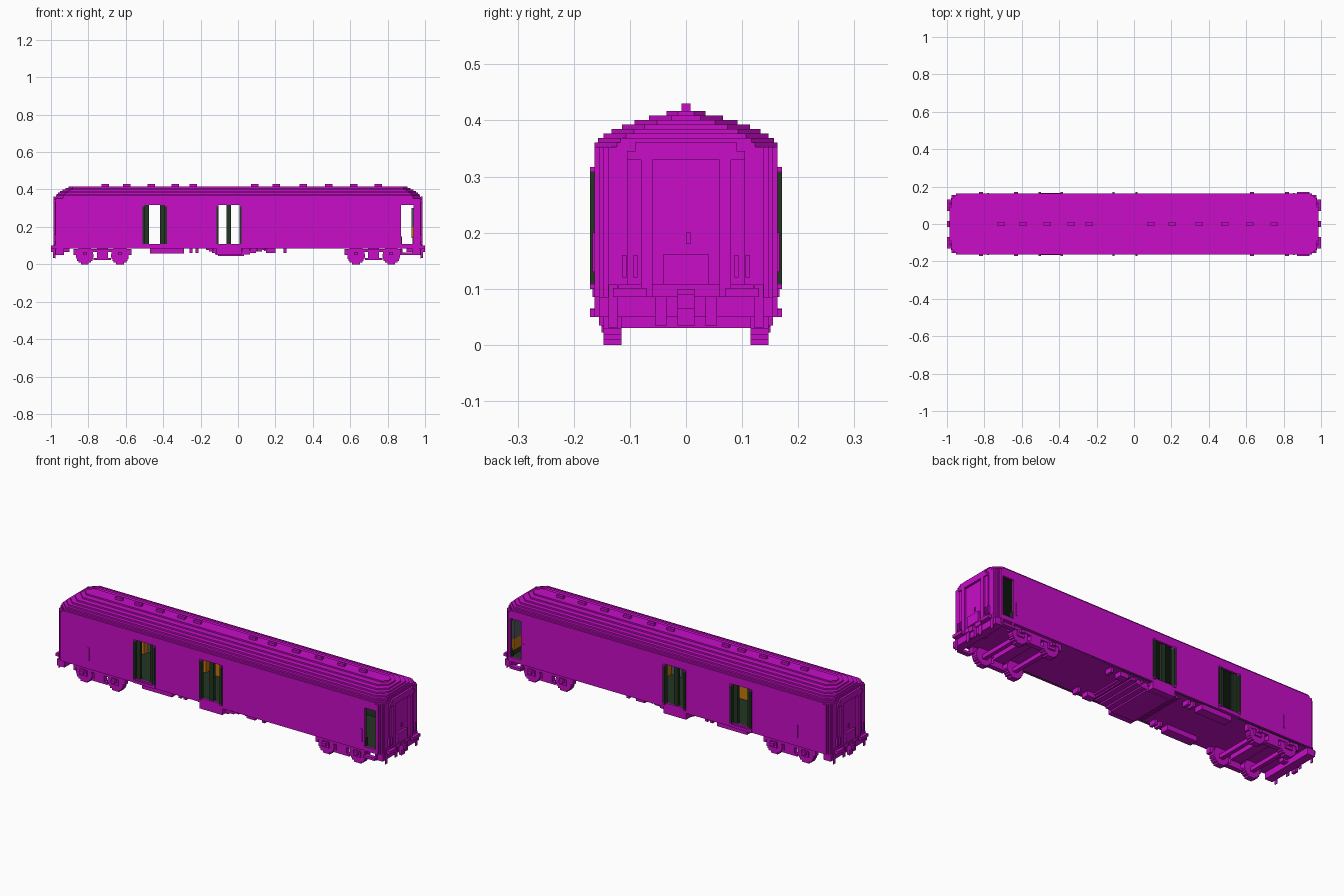
import bpy
import bmesh
from mathutils import Matrix, Vector

cube = bpy.data.objects.get("Cube")
if cube:
    bpy.data.objects.remove(cube)


def material(name, red, green, blue):
    mat = bpy.data.materials.new(name)
    mat.use_nodes = True
    mat.diffuse_color = (red, green, blue, 1)
    shader = mat.node_tree.nodes["Principled BSDF"]
    shader.inputs["Base Color"].default_value = mat.diffuse_color
    return mat


MAGENTA = material("magenta paint", 0.58, 0.004, 0.58)
GREEN = material("dark green lining", 0.017, 0.036, 0.017)
GREY = material("grey panel", 0.09, 0.11, 0.12)
ORANGE = material("orange wood", 0.55, 0.19, 0.004)

# Main dimensions
STEP = 0.008
SIDE = 0.163
END = 0.975
BASE = 0.085
FLOOR = 0.108
HEAD = 0.317
EAVES = 0.353
LINING = SIDE - STEP * 2
INNER_END = END - STEP * 4


def finish(name, bm, mat):
    mesh = bpy.data.meshes.new(name)
    bm.to_mesh(mesh)
    bm.free()
    mesh.materials.append(mat)
    part = bpy.data.objects.new(name, mesh)
    bpy.context.scene.collection.objects.link(part)


def add_box(bm, x, y, z):
    centre = Vector((sum(x), sum(y), sum(z))) / 2
    size = (x[1] - x[0], y[1] - y[0], z[1] - z[0])
    matrix = Matrix.Translation(centre) @ Matrix.Diagonal((*size, 1))
    bmesh.ops.create_cube(bm, size=1, matrix=matrix)


def flip(span):
    return -span[1], -span[0]


def around(centre, half):
    return centre - half, centre + half


def blocks(name, mat, boxes, mirror=""):
    """Join boxes given as spans in x, y and z, mirrored over the named axes."""
    bm = bmesh.new()
    for x, y, z in boxes:
        for across in ([x, flip(x)] if "x" in mirror else [x]):
            for along in ([y, flip(y)] if "y" in mirror else [y]):
                add_box(bm, across, along, z)
    finish(name, bm, mat)


def block(name, mat, x, y, z, mirror="", at=(0,)):
    """One box, repeated at each offset along x."""
    shifted = [((x[0] + shift, x[1] + shift), y, z) for shift in at]
    blocks(name, mat, shifted, mirror)


# Roof: stacked plates with cut corners, narrowing along an arched section
def roof_plate(name, half_x, half_y, bottom, top):
    cut = min(STEP * 5, half_y * 0.6)
    bm = bmesh.new()
    corner = [(half_x, half_y - cut), (half_x - cut / 2, half_y - cut / 2), (half_x - cut, half_y)]
    ring = corner + [(-x, y) for x, y in reversed(corner)]
    ring += [(-x, -y) for x, y in ring]
    face = bm.faces.new([bm.verts.new((x, y, bottom)) for x, y in ring])
    raised = bmesh.ops.extrude_face_region(bm, geom=[face])["geom"]
    moved = [v for v in raised if isinstance(v, bmesh.types.BMVert)]
    bmesh.ops.translate(bm, verts=moved, vec=(0, 0, top - bottom))
    bmesh.ops.recalc_face_normals(bm, faces=bm.faces)
    finish(name, bm, MAGENTA)


LAYERS = 8
for i in range(LAYERS):
    inset = (i / (LAYERS - 1)) ** 2
    bottom = EAVES + i * STEP
    roof_plate(f"roof_layer_{i}", END - 0.07 * inset, SIDE - STEP * i / 2 - 0.1 * inset, bottom, bottom + STEP)

vents = [-0.71, -0.595, -0.465, -0.335, -0.24, 0.09, 0.205, 0.35, 0.485, 0.62, 0.75]
roof_top = EAVES + LAYERS * STEP
block("roof_vents", MAGENTA, around(0, 0.02), around(0, STEP), (EAVES, roof_top + 0.013), at=vents)

# Side walls with door openings, as an outer skin and an inner lining
DOORS = {"rear": (-0.51, -0.38), "middle": (-0.115, 0.02), "front": (0.872, 0.938)}
edges = [-0.95, *[x for door in DOORS.values() for x in door], 0.95]


def wall(name, mat, y):
    boxes = [(span, y, (BASE, EAVES)) for span in zip(edges[::2], edges[1::2])]
    for door in DOORS.values():
        boxes += [(door, y, (HEAD, EAVES)), (door, y, (BASE, FLOOR))]
    blocks(name, mat, boxes, "y")


wall("side_walls", MAGENTA, (SIDE - STEP, SIDE))
wall("wall_lining", GREEN, (LINING, SIDE - STEP))

# Floor and ceiling
inside_x, inside_y = around(0, INNER_END), around(0, LINING)
block("underfloor", MAGENTA, around(0, INNER_END), around(0, SIDE - STEP), (BASE, FLOOR - STEP))
block("inner_floor", GREEN, inside_x, inside_y, (FLOOR - STEP, FLOOR))
block("ceiling", GREEN, inside_x, inside_y, (EAVES - STEP, EAVES))

# Ends with stepped corners
corners = [((INNER_END, END - STEP * i), around(0, SIDE - STEP * (3 - i)), (BASE, EAVES)) for i in range(4)]
blocks("end_walls", MAGENTA, corners, "x")
block("end_lining", GREEN, (INNER_END - STEP / 2, INNER_END), inside_y, (FLOOR, EAVES), "x")

# Gangway frame and end door
ARCH = 0.33
gangway = (END, END + 0.012)
end_plate = (END, END + STEP / 2)
block("gangway_posts", MAGENTA, gangway, (0.06, 0.08), (BASE, ARCH), "xy")
block("gangway_sides", MAGENTA, end_plate, (0.08, 0.105), (FLOOR, ARCH), "xy")
block("gangway_hood", MAGENTA, gangway, around(0, 0.105), (ARCH, ARCH + STEP * 2), "x")
block("gangway_crown", MAGENTA, gangway, around(0, 0.09), (ARCH, ARCH + STEP * 4), "x")
block("end_door_panel", MAGENTA, gangway, around(0, 0.04), (FLOOR, FLOOR * 1.5), "x")
block("end_door_handle", MAGENTA, end_plate, (0, STEP), (0.18, 0.2), "x")
for name, y in (("inner", 0.09), ("outer", 0.11)):
    block(f"{name}_end_handle", MAGENTA, gangway, around(y, STEP / 2), (0.12, 0.16), "xy")

# Buffer beams, couplers and hoses
block("buffer_beam", MAGENTA, (0.93, END), around(0, SIDE - STEP), (0.05, BASE), "x")
block("end_platform", MAGENTA, (END, END + STEP), around(0, 0.12), (BASE, FLOOR), "x")
block("coupler", MAGENTA, (0.9, 1), around(0, 0.015), (0.065, 0.09), "x")
block("coupler_jaw", MAGENTA, (END, 0.99), around(0, 0.015), (0.035, 0.1), "x")
block("brake_hoses", MAGENTA, end_plate, around(0.045, 0.01), (0.035, BASE), "xy")
block("corner_bars", MAGENTA, end_plate, around(0.13, STEP), (0.03, FLOOR), "xy")
block("end_rails", MAGENTA, (END, 1), around(0.1, 0.03), (BASE, BASE + STEP * 2), "xy")

# Door posts with their lugs, folding leaves and sills
OUTER = SIDE + STEP
post_starts = [x for name in ("rear", "middle") for x in (DOORS[name][0], DOORS[name][1] - 0.012)]
post = (0, 0.012)
block("door_posts", GREEN, post, (LINING, OUTER), (FLOOR, HEAD - STEP), "y", post_starts)
for name, z in (("upper", HEAD - STEP), ("lower", FLOOR - STEP)):
    block(f"{name}_door_lugs", MAGENTA, post, (LINING, OUTER), (z, z + STEP), "y", post_starts)
block("door_leaves", GREEN, around(0, 0.012), around(LINING, STEP), (FLOOR, HEAD), "y", (-0.488, -0.405, -0.05))
block("front_door_stops", GREEN, around(0, STEP / 2), around(LINING, STEP), (FLOOR, 0.15), "y", DOORS["front"])
block("middle_door_step", MAGENTA, DOORS["middle"], (0.12, SIDE), (0.05, BASE), "y")
block("rear_door_sill", MAGENTA, DOORS["rear"], (LINING, SIDE + STEP / 2), (BASE, FLOOR - STEP), "y")
block("front_door_step", MAGENTA, DOORS["front"], (LINING, OUTER), (0.05, 0.064), "y")
block("step_hangers", MAGENTA, around(0, STEP / 2), (LINING, SIDE), (0.05, BASE), "y", DOORS["front"])
block("grab_rails", MAGENTA, around(0, STEP / 2), (SIDE, SIDE + STEP / 2), (0.13, 0.2), "y", (-0.78, 0.855))

# Interior fittings
block("grey_cabinets", GREY, around(0, 0.07), (0.125, LINING), (FLOOR, 0.3), "y", (-0.65, -0.25, 0.18))
block("orange_lockers", ORANGE, around(0, 0.025), (0.09, 0.125), (FLOOR, 0.2), "y", (-0.65, -0.28, -0.2, 0.2))
end_cabinet = (INNER_END - STEP * 2, INNER_END)
block("grey_end_cabinet", GREY, end_cabinet, (0.06, LINING), (0.2, 0.3), "y")
block("orange_end_locker", ORANGE, end_cabinet, (0.06, LINING), (0.14, 0.2), "y")

# Underframe: stepped centre sill, ribs and hanging equipment
belly = []
for i in range(5):
    top = BASE - STEP * i
    belly.append(((-0.17 + STEP * 2 * i, 0.16 - STEP * 4 * i), around(0, 0.13), (top - STEP, top)))
blocks("centre_sill", MAGENTA, belly)
ribs = [-0.14 + STEP * 5 * i for i in range(LAYERS)]
block("sill_ribs", MAGENTA, (0, STEP), around(0, 0.14), (0.07, BASE), at=ribs)
block("battery_boxes", MAGENTA, (-0.47, -0.29), (0.1, 0.15), (0.058, BASE), "y")
block("brake_cylinder", MAGENTA, (0.15, 0.2), (0.1, 0.14), (0.06, BASE), "y")
block("hanging_valves", MAGENTA, around(0, STEP), (0.1, 0.14), (0.06, BASE), "y", (-0.25, -0.22, 0.25))

# Bogies: wheels in stepped rows, axles, side frames and bolsters
RADIUS = 0.047
ROWS = 10
ROW = RADIUS * 2 / ROWS
centres = (-0.725, 0.725)
axles = [c + side * RADIUS * 2 for c in centres for side in (-1, 1)]
wheel = []
for i in range(ROWS):
    height = (i + 0.5) * ROW
    half = (RADIUS ** 2 - (height - RADIUS) ** 2) ** 0.5
    wheel += [(around(x, half), (0.115, LINING), (i * ROW, i * ROW + ROW)) for x in axles]
blocks("wheels", MAGENTA, wheel, "y")
block("axles", MAGENTA, around(0, 0.011), around(0, 0.12), (0.03, 0.052), at=axles)
block("axle_boxes", MAGENTA, around(0, 0.02), (LINING, SIDE - STEP), (0.035, 0.07), "y", axles)
block("axle_caps", MAGENTA, around(0, 0.011), (LINING, OUTER), (0.05, 0.065), "y", axles)
frame_y = (0.125, LINING + STEP / 2)
block("bogie_frames", MAGENTA, around(0, 0.155), frame_y, (0.066, 0.082), "y", centres)
block("bogie_springs", MAGENTA, around(0, 0.03), frame_y, (0.034, 0.066), "y", centres)
block("spring_planks", MAGENTA, around(0, RADIUS), frame_y, (0.022, 0.034), "y", centres)
frame_ends = [c + side * 0.147 for c in centres for side in (-1, 1)]
block("frame_ends", MAGENTA, around(0, STEP), frame_y, (0.05, 0.066), "y", frame_ends)
block("bolsters", MAGENTA, around(0, 0.03), around(0, 0.13), (0.055, BASE), at=centres)
